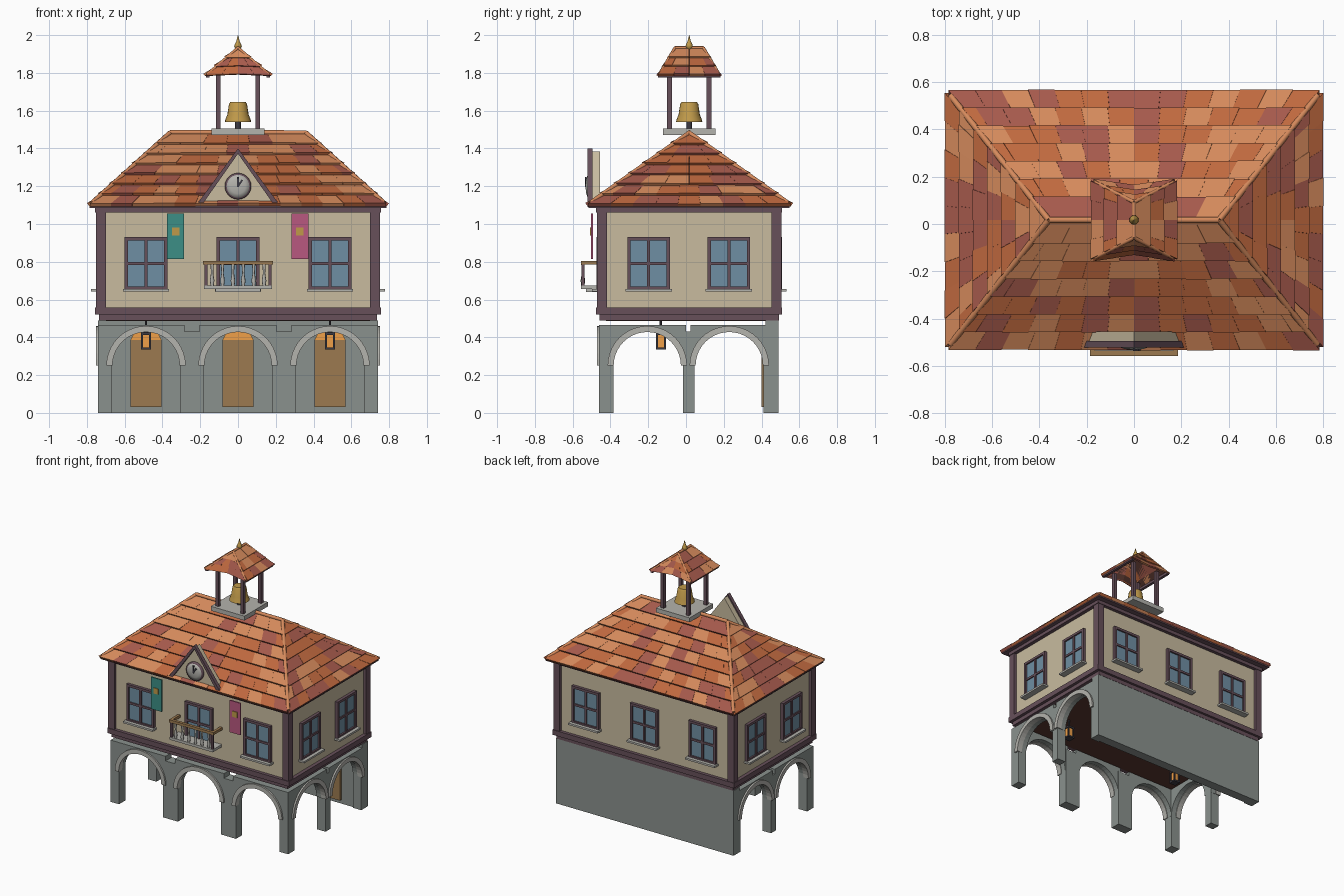
import bpy, bmesh, math, random
from mathutils import Matrix, Vector as V

if "Cube" in bpy.data.objects:
    bpy.data.objects.remove(bpy.data.objects["Cube"])

random.seed(4)
CY = 0.017


def mat(name, hexa):
    m = bpy.data.materials.new(name)
    c = [int(hexa[i:i + 2], 16) / 255 for i in (0, 2, 4)]
    m.diffuse_color = [((x + .055) / 1.055) ** 2.4 for x in c] + [1]
    m.use_nodes = True
    m.node_tree.nodes["Principled BSDF"].inputs["Base Color"].default_value = m.diffuse_color
    return m


stone, trim = mat("stone", "8a918d"), mat("pale_stone", "b4b3ad")
plaster, timber = mat("plaster", "c8bb9f"), mat("timber", "67505a")
glass, wood = mat("glass", "6f8fa3"), mat("oak", "9c7a50")
brass, glow = mat("brass", "c09a4a"), mat("glow", "f0a048")
teal, pink = mat("teal_cloth", "3c8f86"), mat("pink_cloth", "b85880")
iron, under = mat("iron", "3c3a42"), mat("soffit", "5a3830")
tiles = [mat("tile_light", "d58a5c"), mat("tile_mid", "c0693f"), mat("tile_red", "a65a4c")]


def add(name, verts, faces, mats, M=Matrix(), idx=None, smooth=False):
    me = bpy.data.meshes.new(name)
    me.from_pydata([M @ V(v) for v in verts], [], faces)
    for m in mats:
        me.materials.append(m)
    if idx:
        me.polygons.foreach_set("material_index", idx)
    bm = bmesh.new()
    bm.from_mesh(me)
    bmesh.ops.recalc_face_normals(bm, faces=bm.faces)
    for f in bm.faces:
        f.smooth = smooth and len(f.verts) == 4
    bm.to_mesh(me)
    bm.free()
    ob = bpy.data.objects.new(name, me)
    bpy.context.collection.objects.link(ob)
    return ob


BOX = [(0, 1, 3, 2), (4, 5, 7, 6), (0, 1, 5, 4), (2, 3, 7, 6), (0, 2, 6, 4), (1, 3, 7, 5)]


def boxes(name, items, m, M=Matrix()):
    """items: (x0, x1, y0, y1, z0, z1)"""
    vs, fs = [], []
    for b in items:
        o = len(vs)
        vs += [(x, y, z) for x in b[:2] for y in b[2:4] for z in b[4:]]
        fs += [[i + o for i in f] for f in BOX]
    return add(name, vs, fs, [m], M)


def prism(name, pts, y0, y1, m, M=Matrix()):
    """extrude an x,z outline along y"""
    n = len(pts)
    vs = [(x, y, z) for y in (y0, y1) for x, z in pts]
    fs = [list(range(n)), list(range(n, 2 * n))] + [(i, (i + 1) % n, (i + 1) % n + n, i + n) for i in range(n)]
    return add(name, vs, fs, [m], M)


def lathe(name, prof, n, m, M=Matrix(), smooth=True):
    """profile of r,z turned about z"""
    vs = [(r * math.cos(a), r * math.sin(a), z) for r, z in prof for a in [2 * math.pi * i / n for i in range(n)]]
    fs = [(j * n + i, j * n + (i + 1) % n, (j + 1) * n + (i + 1) % n, (j + 1) * n + i)
          for j in range(len(prof) - 1) for i in range(n)]
    fs += [list(range(n)), list(range(len(vs) - n, len(vs)))]
    return add(name, vs, fs, [m], M, smooth=smooth)


def arc(r, cx=0, cz=0.25, n=20):
    return [(cx - r * math.cos(math.pi * i / n), cz + r * math.sin(math.pi * i / n)) for i in range(n + 1)]


def at(x, y, z):
    return Matrix.Translation((x, y, z))


def side(deg):
    return at(0, CY, 0) @ Matrix.Rotation(math.radians(deg), 4, 'Z')


def slope(name, p0, p1, q0, q1, rows, w, th):
    """rows of wedge tiles on a panel from eave p0-p1 to ridge q0-q1"""
    p0, p1, q0, q1 = map(V, (p0, p1, q0, q1))
    nrm = (p1 - p0).cross((q0 + q1) / 2 - p0).normalized()
    if nrm.z < 0:
        nrm = -nrm
    pt = lambda u, t, h: p0.lerp(q0, t).lerp(p1.lerp(q1, t), u) + nrm * h
    vs, fs, idx = [], [], []
    for r in range(rows):
        t0, t1 = (r - .15) / rows, (r + 1) / rows
        tm = (r + .4) / rows
        n = max(1, round((p0.lerp(q0, tm) - p1.lerp(q1, tm)).length / w))
        us = [0] + [(k + .5 * (r % 2)) / n for k in range(0 if r % 2 else 1, n)] + [1]
        for a, b in zip(us, us[1:]):
            o, c, g = len(vs), random.randrange(3), .0025 / w / n * .1
            j = random.uniform(0, th * .25)
            vs += [pt(u, t, h) for u in (a + g, b - g)
                   for t, ls in ((t0, (0, th + j)), (min(t1, .995), (0, th * .3))) for h in ls]
            fs += [[i + o for i in f] for f in BOX]
            idx += [c] * 6
    add(name, vs, fs, tiles, idx=idx)


def rod(name, a, b, r, m, n=8):
    a, b = V(a), V(b)
    d = b - a
    return lathe(name, [(r, 0), (r, d.length)], n, m, at(*a) @ d.to_track_quat('Z', 'Y').to_matrix().to_4x4())


# arcade: back wall, piers, arch panels and pale arch rings
boxes("back_wall", [(-.74, .74, .42, .49, 0, .49)], stone)
boxes("front_piers", [(a, b, -.46, -.385, 0, h) for a, b, h in
                      ((-.74, -.67, .465), (-.305, -.18, .43), (.18, .305, .43), (.67, .74, .465))], stone)
boxes("side_piers", [(s * .74, s * .67, y0, y1, 0, .43) for s in (-1, 1) for y0, y1 in ((-.015, .045), (.41, .48))], stone)
for ang, d, us in ((0, .477, (-.487, 0, .487)), (90, .74, (-.222, .212)), (-90, .74, (-.212, .222))):
    for u in us:
        out = [(u - .205, .465), (u - .205, .25)] + arc(.182, u) + [(u + .205, .25), (u + .205, .465)]
        prism("arch_panel", out, -d, -d + .07, stone, side(ang))
        prism("arch_ring", arc(.21, u) + arc(.178, u)[::-1], -d - .012, -d + .03, trim, side(ang))

# doors on the back wall
for x in (-.487, 0, .487):
    boxes("door", [(x - .083, x + .083, .40, .425, .03, .385)], wood)
    prism("door_head", [(x - .083, .385), (x + .083, .385), (x + .06, .43), (x - .06, .43)], .40, .425, glow)

# hanging lanterns
for x in (-.487, .487):
    L = at(x, -.133, 0)
    boxes("lantern_glow", [(-.018, .018, -.018, .018, .345, .415)], glow, L)
    boxes("lantern_frame", [(-.027, .027, -.027, .027, .335, .347), (-.027, .027, -.027, .027, .413, .425)] +
          [(a - .005, a + .005, b - .005, b + .005, .34, .42) for a in (-.021, .021) for b in (-.021, .021)], iron, L)
    lathe("lantern_cap", [(.025, .425), (.006, .44), (.006, .495)], 8, iron, L, False)

# upper storey with timber beams and posts
C = side(0)
boxes("upper_walls", [(-.73, .73, -.468, .468, .52, 1.09)], plaster, C)
boxes("floor_beam", [(-.735, .735, -.475, .475, .49, .522), (-.757, .757, -.4925, .4925, .52, .558)], timber, C)
boxes("floor_soffit", [(-.70, .70, -.44, .44, .486, .50)], under, C)
boxes("wall_plate", [(-.757, .757, -.4925, .4925, 1.06, 1.09)], timber, C)
boxes("corner_posts", [(s * .752, s * .70, t * .488, t * .436, .54, 1.08) for s in (-1, 1) for t in (-1, 1)], timber, C)

# windows on all four sides
for ang, d, us in ((0, .468, (-.487, 0, .487)), (180, .468, (-.487, 0, .487)),
                   (90, .73, (-.215, .21)), (-90, .73, (-.21, .215))):
    for u in us:
        W = side(ang) @ at(u, -d, .79)
        boxes("window_glass", [(-.1, .1, -.01, .01, -.13, .13)], glass, W)
        boxes("window_frame", [(-.113, -.095, -.022, .01, -.14, .14), (.095, .113, -.022, .01, -.14, .14),
                               (-.1, .1, -.022, .01, .122, .14), (-.1, .1, -.022, .01, -.14, -.122),
                               (-.008, .008, -.018, .01, -.13, .13), (-.1, .1, -.018, .01, -.008, .008)], timber, W)
        boxes("window_sill", [(-.123, .123, -.047, .01, -.148, -.134)], trim, W)

# balcony
boxes("balcony_slab", [(-.18, .18, -.557, -.45, .655, .675), (-.12, .12, -.53, -.45, .64, .655)], trim)
boxes("balcony_rail", [(-.185, .185, -.557, -.535, .785, .805), (-.185, -.165, -.54, -.45, .785, .805),
                       (.165, .185, -.54, -.45, .785, .805)], wood)
boxes("balcony_posts", [(s * .178, s * .162, -.554, -.538, .67, .79) for s in (-1, 1)], timber)
for i in range(6):
    lathe("baluster", [(.008, .67), (.012, .70), (.006, .74), (.009, .79)], 8, trim, at(-.137 + i * .055, -.546, 0))

# banners
for x, m in ((-.33, teal), (.327, pink)):
    boxes("banner", [(x - .045, x + .045, -.503, -.493, .815, 1.055)], m)
    boxes("banner_emblem", [(x - .02, x + .02, -.509, -.50, .94, .982)], brass)

# main hipped roof
boxes("eaves", [(-.785, .785, -.532, .532, 1.085, 1.10)], timber, C)
ex, y0, y1, rx, ez, rz = .775, CY - .525, CY + .525, .36, 1.10, 1.475
A, B, D, E = (-ex, y0, ez), (ex, y0, ez), (ex, y1, ez), (-ex, y1, ez)
R0, R1 = (-rx, CY, rz), (rx, CY, rz)
add("roof_core", [A, B, D, E, R0, R1], [(0, 1, 5, 4), (1, 2, 5), (2, 3, 4, 5), (3, 0, 4), (0, 3, 2, 1)], [under])
for nm, p in (("front", (A, B, R0, R1)), ("back", (D, E, R1, R0)), ("right", (B, D, R1, R1)), ("left", (E, A, R0, R0))):
    slope("roof_tiles_" + nm, *p, 7, .108, .02)
for a, b in ((A, R0), (E, R0), (B, R1), (D, R1), (R0, R1)):
    rod("ridge_cap", V(a) + V((0, 0, .01)), V(b) + V((0, 0, .008)), .013, tiles[0])

# clock gable
prism("gable", [(-.21, 1.10), (.21, 1.10), (0, 1.385)], -.505, -.455, plaster)
prism("gable_frame_left", [(-.225, 1.095), (-.195, 1.095), (0, 1.372), (0, 1.40)], -.522, -.495, timber)
prism("gable_frame_right", [(.225, 1.095), (.195, 1.095), (0, 1.372), (0, 1.40)], -.522, -.495, timber)
boxes("gable_sill", [(-.225, .225, -.522, -.495, 1.09, 1.112)], timber)
K = at(0, -.503, 1.2) @ Matrix.Rotation(math.pi / 2, 4, 'X')
lathe("clock_rim", [(.07, 0), (.07, .015), (.06, .018)], 24, timber, K)
lathe("clock_face", [(.063, .01), (.06, .018), (.04, .025), (.015, .028), (.003, .0285)], 24, trim, K)
boxes("minute_hand", [(-.005, .005, -.536, -.526, 1.195, 1.25)], iron)
boxes("hour_hand", [(-.005, .005, -.032, -.022, 0, .04)], iron, at(0, -.504, 1.2) @ Matrix.Rotation(.6, 4, 'Y'))

# bell turret
boxes("turret_base", [(-.14, .14, -.14, .14, 1.472, 1.505)], trim, C)
boxes("turret_posts", [(s * .117, s * .092, t * .117, t * .092, 1.50, 1.80) for s in (-1, 1) for t in (-1, 1)], timber, C)
T = at(0, CY, 0)
lathe("bell", [(.07, 1.54), (.066, 1.555), (.056, 1.58), (.048, 1.635), (.04, 1.647)], 20, brass, T)
lathe("clapper", [(.016, 1.505), (.016, 1.545)], 10, iron, T)
boxes("turret_eaves", [(s * .17, s * .15, -.165, .165, 1.775, 1.793) for s in (-1, 1)], timber, C)
c = {(s, t): (s * .165, CY + t * .16, 1.79) for s in (-1, 1) for t in (-1, 1)}
ridge = {t: (0, CY + t * .075, 1.928) for t in (-1, 1)}
for s in (-1, 1):
    side_pts = (c[s, -1], c[s, 1], ridge[-1], ridge[1])
    add("turret_soffit", side_pts, [(0, 1, 3, 2)], [under])
    slope("turret_tiles", *side_pts, 3, .075, .013)
    for t in (-1, 1):
        mid = (0, CY + t * .135, 1.797)
        add("turret_end_soffit", [c[s, t], mid, ridge[t]], [(0, 1, 2)], [under])
        slope("turret_end_tiles", c[s, t], mid, ridge[t], ridge[t], 3, .075, .01)
        rod("turret_hip", c[s, t], V(ridge[t]) + V((0, 0, .005)), .008, tiles[0])
rod("turret_ridge", V(ridge[-1]) + V((0, 0, .005)), V(ridge[1]) + V((0, 0, .005)), .009, tiles[0])
lathe("finial", [(.008, 1.925), (.02, 1.938), (.017, 1.95), (.008, 1.97), (.001, 2.0)], 12, brass, T)
